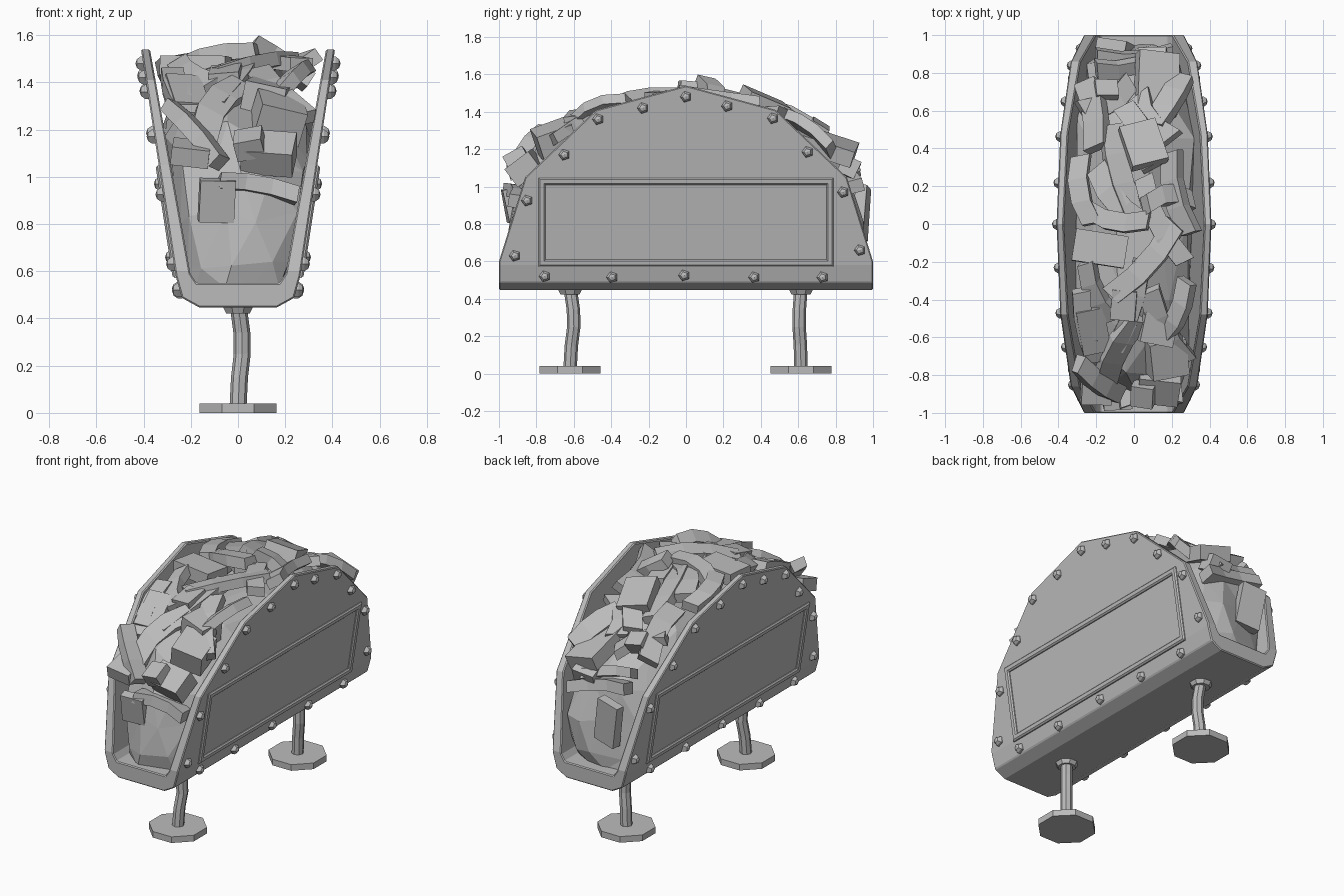
import bpy, bmesh, math, random
from mathutils import Vector, Matrix, Euler

random.seed(7)
cube = bpy.data.objects.get("Cube")
if cube:
    bpy.data.objects.remove(cube, do_unlink=True)

# Single plain material
grey = bpy.data.materials.new("plain_grey")
grey.use_nodes = True
grey.diffuse_color = (0.5, 0.5, 0.5, 1)
grey.node_tree.nodes["Principled BSDF"].inputs["Base Color"].default_value = (0.5, 0.5, 0.5, 1)


def finish(name, bm, bevel=0, mirror=False):
    """Turn a bmesh into a flat shaded object with optional modifiers."""
    bmesh.ops.recalc_face_normals(bm, faces=bm.faces)
    mesh = bpy.data.meshes.new(name)
    bm.to_mesh(mesh)
    bm.free()
    mesh.materials.append(grey)
    obj = bpy.data.objects.new(name, mesh)
    bpy.context.collection.objects.link(obj)
    if bevel:
        mod = obj.modifiers.new("edge", "BEVEL")
        mod.width, mod.segments = bevel, 1
        mod.limit_method, mod.angle_limit = "ANGLE", math.radians(40)
    if mirror:
        obj.modifiers.new("other_side", "MIRROR")


def outer_x(z):
    return 0.264 + 0.153 * (z - 0.58)


def inner_x(z):
    return 0.2 + 0.18 * (z - 0.58)


def filling_top(y):
    return 0.55 + math.sqrt(max(0, 1 - (y / 1.1) ** 2))


def keep_inside(co):
    """Hold a filling vertex between the shell walls."""
    limit = max(0.15, inner_x(co.z)) + 0.004
    co.x = max(-limit, min(limit, co.x))
    co.y = max(-0.99, min(0.99, co.y))
    co.z = max(0.53, co.z)
    return co


# Shell: channel section run along y, then trimmed to the arch
def build_shell():
    half = [(0.165, 0.447), (0.238, 0.487), (outer_x(0.58), 0.58), (outer_x(1.6), 1.6),
            (inner_x(1.6), 1.6), (inner_x(0.59), 0.59), (0.175, 0.55)]
    section = half + [(-x, z) for x, z in reversed(half)]
    bm = bmesh.new()
    face = bm.faces.new([bm.verts.new((x, -1, z)) for x, z in section])
    run = bmesh.ops.extrude_face_region(bm, geom=[face])
    moved = [v for v in run["geom"] if isinstance(v, bmesh.types.BMVert)]
    bmesh.ops.translate(bm, verts=moved, vec=(0, 2, 0))
    bmesh.ops.recalc_face_normals(bm, faces=bm.faces)
    arch = [(1, 0.6), (0.86, 1.05), (0.48, 1.41), (0, 1.54)]
    for (y0, z0), (y1, z1) in zip(arch, arch[1:]):
        for side in (-1, 1):
            bmesh.ops.bisect_plane(
                bm, geom=bm.verts[:] + bm.edges[:] + bm.faces[:], clear_outer=True,
                plane_co=(0, side * y0, z0), plane_no=(0, side * (z1 - z0), y0 - y1))
            rim = [e for e in bm.edges if e.is_boundary]
            bmesh.ops.holes_fill(bm, edges=rim, sides=0)
    finish("shell", bm, bevel=0.006)


build_shell()

# Raised frame on each outer wall: two mitred loops joined into a bar
bm = bmesh.new()
loops = []
for inset, lift in ((0, -0.01), (0, 0.006), (0.008, 0.014), (0.03, 0.014),
                    (0.038, 0.006), (0.038, -0.01)):
    low, high, end = 0.572 + inset, 1.047 - inset, 0.788 - inset
    loops.append([bm.verts.new((outer_x(z) + lift, y, z))
                  for y, z in ((-end, low), (end, low), (end, high), (-end, high))])
for a, b in zip(loops, loops[1:] + loops[:1]):
    for i in range(4):
        j = (i + 1) % 4
        bm.faces.new((a[i], a[j], b[j], b[i]))
finish("panel_frame", bm, mirror=True)

# Five-sided rivets around each wall
bm = bmesh.new()
rivets = [(0, 1.48), (0.22, 1.43), (-0.23, 1.42), (0.465, 1.365), (-0.47, 1.36),
          (0.65, 1.185), (-0.65, 1.17), (0.84, 0.97), (-0.85, 0.925), (0.93, 0.66),
          (-0.915, 0.63), (0.73, 0.515), (-0.755, 0.52), (0.365, 0.515),
          (-0.395, 0.515), (-0.01, 0.525)]
for y, z in rivets:
    x = outer_x(z) - (0.008 if z < 0.58 else 0)
    place = Matrix.Translation((x, y, z)) @ Matrix.Rotation(math.pi / 2, 4, "Y")
    place = place @ Matrix.Rotation(math.pi, 4, "Z")
    bmesh.ops.create_uvsphere(bm, u_segments=5, v_segments=5, radius=0.033, matrix=place)
finish("rivets", bm, mirror=True)


# Legs: foot plate, bent tube and collar
def build_leg(name, y, lean):
    bm = bmesh.new()
    for z, height, low, high in ((0.02, 0.04, 0.176, 0.176), (0.437, 0.03, 0.055, 0.07)):
        bmesh.ops.create_cone(bm, cap_ends=True, segments=8, radius1=low, radius2=high,
                              depth=height, matrix=Matrix.Translation((0, y, z))
                              @ Matrix.Rotation(math.pi / 8, 4, "Z"))
    previous = None
    for z, bend in ((0.02, 0), (0.15, 0.35), (0.25, 1), (0.34, 0.9), (0.45, 0.1)):
        ring = []
        for i in range(8):
            a = math.tau * i / 8
            ring.append(bm.verts.new((0.018 * bend + 0.036 * math.cos(a),
                                      y + lean * bend + 0.036 * math.sin(a), z)))
        if previous:
            for i in range(8):
                j = (i + 1) % 8
                bm.faces.new((previous[i], previous[j], ring[j], ring[i]))
        previous = ring
    finish(name, bm)


build_leg("front_leg", -0.62, 0.02)
build_leg("back_leg", 0.615, -0.01)

# Filling mound: blunt-ended faceted lump pressed against the walls
bm = bmesh.new()
bmesh.ops.create_icosphere(bm, subdivisions=3, radius=1)
for v in bm.verts:
    length = math.copysign(abs(v.co.y) ** 0.62, v.co.y)
    jitter = Vector([random.uniform(-0.035, 0.035) for axis in range(3)])
    v.co = keep_inside(Vector((v.co.x * 0.5, length * 0.96, 0.64 + v.co.z * 0.78)) + jitter)
finish("filling_mound", bm)


# Strips: bent bars laid over the mound
def add_strip(bm, start, end, width, thick):
    rings = []
    along = (end - start).normalized()
    side = along.cross(Vector((0, 0, 1))).normalized()
    side.rotate(Matrix.Rotation(random.uniform(-0.6, 0.6), 3, along))
    up = side.cross(along)
    bow = random.choice((-1, 1)) * random.uniform(0.02, 0.05)
    for step in range(4):
        t = step / 3
        middle = start.lerp(end, t) + side * bow * math.sin(math.pi * t)
        middle += up * 0.02 * math.sin(math.pi * t)
        rings.append([bm.verts.new(keep_inside(middle + side * a * width / 2 + up * b * thick / 2))
                      for a, b in ((-1, -1), (1, -1), (1, 1), (-1, 1))])
    for low, high in zip(rings, rings[1:]):
        for i in range(4):
            j = (i + 1) % 4
            bm.faces.new((low[i], low[j], high[j], high[i]))
    bm.faces.new(rings[0])
    bm.faces.new(rings[-1])


bm = bmesh.new()
top_strips = [(-0.12, 0.52, 0, 0.05), (0.05, 0.25, 0.27, -0.2), (0.22, 0, -0.12, -0.38),
              (-0.28, 0.36, -0.22, 0), (-0.1, -0.66, 0.04, -0.2), (0.08, -0.35, 0.28, -0.72),
              (-0.28, 0.6, -0.02, 0.75), (0.03, 0.68, 0.2, 0.45), (0.1, 0.52, 0.26, 0.78),
              (0.2, 0.38, 0.3, -0.05), (-0.25, 0.75, -0.2, 0.4), (-0.28, -0.35, -0.2, -0.72),
              (0.05, 0.0, -0.2, 0.3), (-0.2, 0.82, 0.12, 0.88), (-0.25, -0.2, -0.1, -0.5),
              (0.1, 0.3, -0.05, 0.62), (0.02, -0.5, -0.15, -0.82), (0.28, -0.3, 0.15, -0.6)]
for x0, y0, x1, y1 in top_strips:
    add_strip(bm, Vector((x0, y0, filling_top(y0) - 0.06)),
              Vector((x1, y1, filling_top(y1) - 0.06)), random.uniform(0.09, 0.13), 0.06)
# Strips hanging at the open ends
for points in (((-0.3, -0.74, 1.3), (-0.08, -0.9, 1.06)), ((-0.08, -0.93, 0.98), (0.25, -0.9, 0.92)),
               ((-0.25, 0.08, 1.46), (0.08, 0.02, 1.53)), ((0.06, 0.1, 1.56), (0.3, 0.12, 1.4)),
               ((0.2, 0.9, 1.0), (-0.2, 0.88, 1.08))):
    add_strip(bm, Vector(points[0]), Vector(points[1]), 0.1, 0.07)
finish("filling_strips", bm)

# Chunks: blocks tilted with the slope among the strips
bm = bmesh.new()
chunks = [((-0.18, -0.13, 1.47), (0.28, 0.17, 0.08)), ((0.17, -0.7, 1.25), (0.2, 0.2, 0.15)),
          ((-0.22, -0.55, 1.33), (0.15, 0.26, 0.1)), ((-0.09, -0.94, 0.9), (0.15, 0.06, 0.18)),
          ((-0.2, -0.88, 1.1), (0.16, 0.14, 0.08)), ((0.13, -0.86, 1.1), (0.22, 0.16, 0.12)),
          ((0.12, -0.55, 1.32), (0.18, 0.16, 0.16)), ((-0.05, -0.42, 1.4), (0.13, 0.16, 0.12)),
          ((0.12, 0.74, 1.22), (0.22, 0.34, 0.09)), ((0.1, 0.87, 1.1), (0.15, 0.1, 0.1)),
          ((-0.1, 0.94, 0.86), (0.16, 0.06, 0.28)), ((-0.15, 0.7, 1.3), (0.12, 0.1, 0.09)),
          ((0.05, 0.42, 1.45), (0.2, 0.24, 0.07)), ((0.05, -0.9, 1.14), (0.12, 0.12, 0.09))]
for centre, size in chunks:
    tilt = Euler([random.uniform(-0.25, 0.25) for axis in range(3)])
    if centre[2] > 1:
        tilt.x -= 0.6 * centre[1]
    made = bmesh.ops.create_cube(bm, size=1, matrix=Matrix.LocRotScale(
        Vector(centre), tilt, Vector(size)))
    for v in made["verts"]:
        keep_inside(v.co)
finish("filling_chunks", bm)
